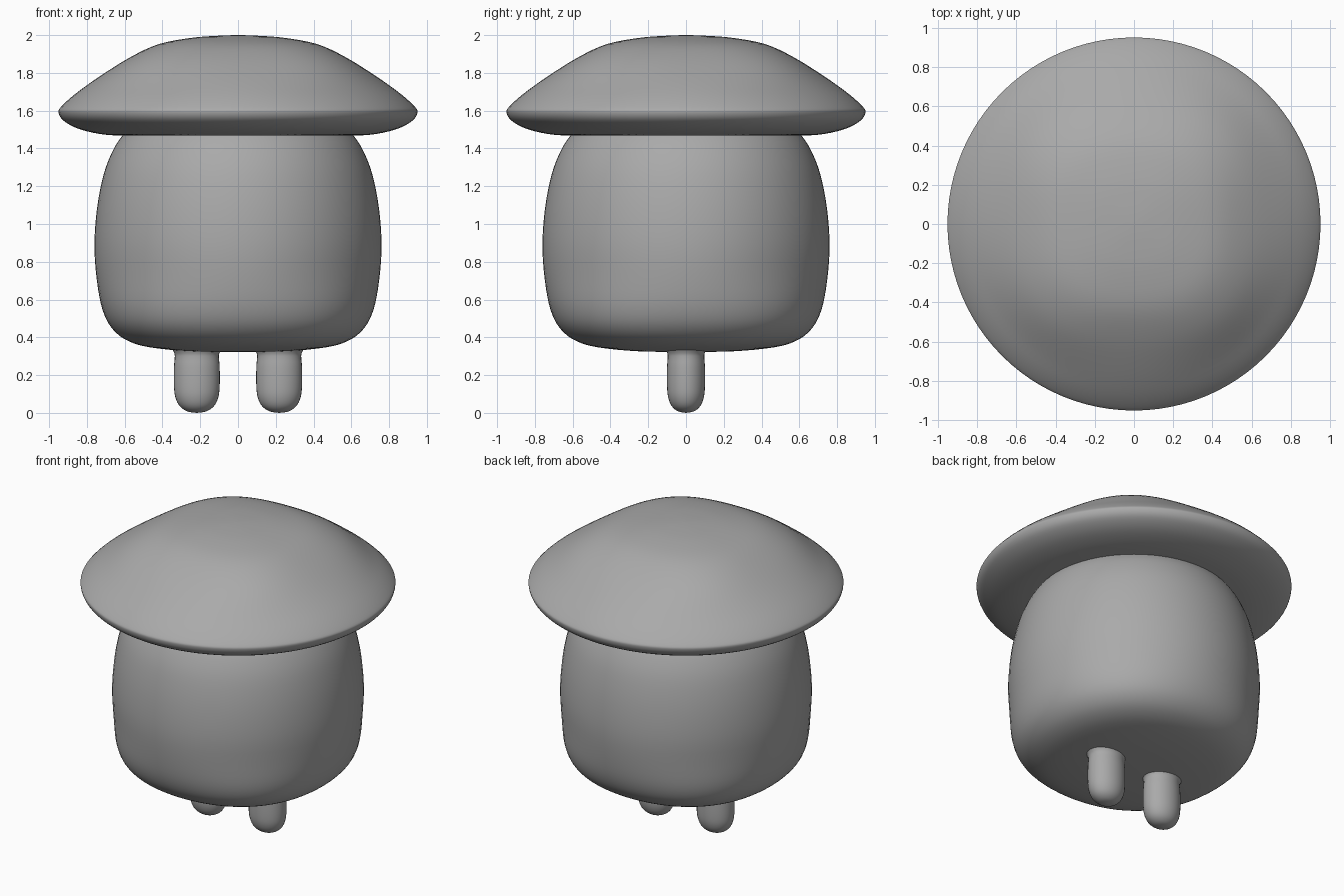
import bpy, bmesh, math

if "Cube" in bpy.data.objects:
    bpy.data.objects.remove(bpy.data.objects["Cube"])

grey = bpy.data.materials.new("mid grey")
grey.diffuse_color = (0.4, 0.4, 0.4, 1)
grey.use_nodes = True
grey.node_tree.nodes["Principled BSDF"].inputs["Base Color"].default_value = grey.diffuse_color


def smooth_profile(pts, steps=4):
    """Catmull-Rom curve through (radius, height) points."""
    out = []
    for i in range(len(pts) - 1):
        p0, p1, p2, p3 = (pts[max(i - 1, 0)], pts[i], pts[i + 1],
                          pts[min(i + 2, len(pts) - 1)])
        for s in range(steps):
            t = s / steps
            out.append([max(0, 0.5 * (2 * b + (c - a) * t
                        + (2 * a - 5 * b + 4 * c - d) * t * t
                        + (3 * b - a - 3 * c + d) * t ** 3))
                        for a, b, c, d in zip(p0, p1, p2, p3)])
    return out + [list(pts[-1])]


def ramp(z, start, end):
    """0 at start, 1 at end, clamped and eased."""
    t = min(1, max(0, (z - start) / (end - start)))
    return t * t * (3 - 2 * t)


def lathe(name, pts, segments, center_x=0, y_scale=1, squareness=lambda z: 0):
    """Spin a smoothed profile around z; squareness widens the diagonals."""
    bm = bmesh.new()
    rings = []
    for r, z in smooth_profile(pts):
        if r < 1e-4:
            rings.append([bm.verts.new((center_x, 0, z))] * segments)
            continue
        ring = []
        for k in range(segments):
            a = math.tau * k / segments
            d = r * (1 + squareness(z) * math.sin(2 * a) ** 2)
            ring.append(bm.verts.new((center_x + d * math.cos(a),
                                      d * math.sin(a) * y_scale, z)))
        rings.append(ring)
    for low, high in zip(rings, rings[1:]):
        for k in range(segments):
            n = (k + 1) % segments
            corners = list(dict.fromkeys((low[k], low[n], high[n], high[k])))
            if len(corners) > 2:
                bm.faces.new(corners)
    bmesh.ops.recalc_face_normals(bm, faces=bm.faces)
    for f in bm.faces:
        f.smooth = True
    mesh = bpy.data.meshes.new(name)
    bm.to_mesh(mesh)
    bm.free()
    mesh.materials.append(grey)
    obj = bpy.data.objects.new(name, mesh)
    bpy.context.collection.objects.link(obj)
    return obj


# Barrel-shaped body, squarer near its base, its top hidden in the cap
lathe("body", [(0, .323), (.25, .326), (.465, .347), (.58, .38), (.657, .436),
               (.708, .52), (.74, .65), (.76, .86), (.748, 1.07),
               (.712, 1.26), (.662, 1.39), (.61, 1.47), (.54, 1.55)], 72,
      squareness=lambda z: .035 * ramp(z, .8, .4))

# Wide mushroom cap with a flat underside and a softly squared crown
lathe("cap", [(.5, 1.467), (.63, 1.468), (.74, 1.478), (.85, 1.506), (.925, 1.548),
              (.95, 1.59), (.937, 1.62), (.86, 1.69), (.73, 1.783),
              (.57, 1.883), (.42, 1.952), (.25, 1.985), (.1, 1.997), (0, 2)], 96,
      squareness=lambda z: .08 * ramp(z, 1.7, 1.93))

# Two stubby legs blending into the body
for side, x in (("left", -.218), ("right", .218)):
    lathe(side + "_leg", [(0, 0), (.05, .008), (.09, .035), (.113, .08), (.121, .14),
                          (.121, .24), (.117, .29), (.119, .315), (.135, .345)],
          32, x, .83)
